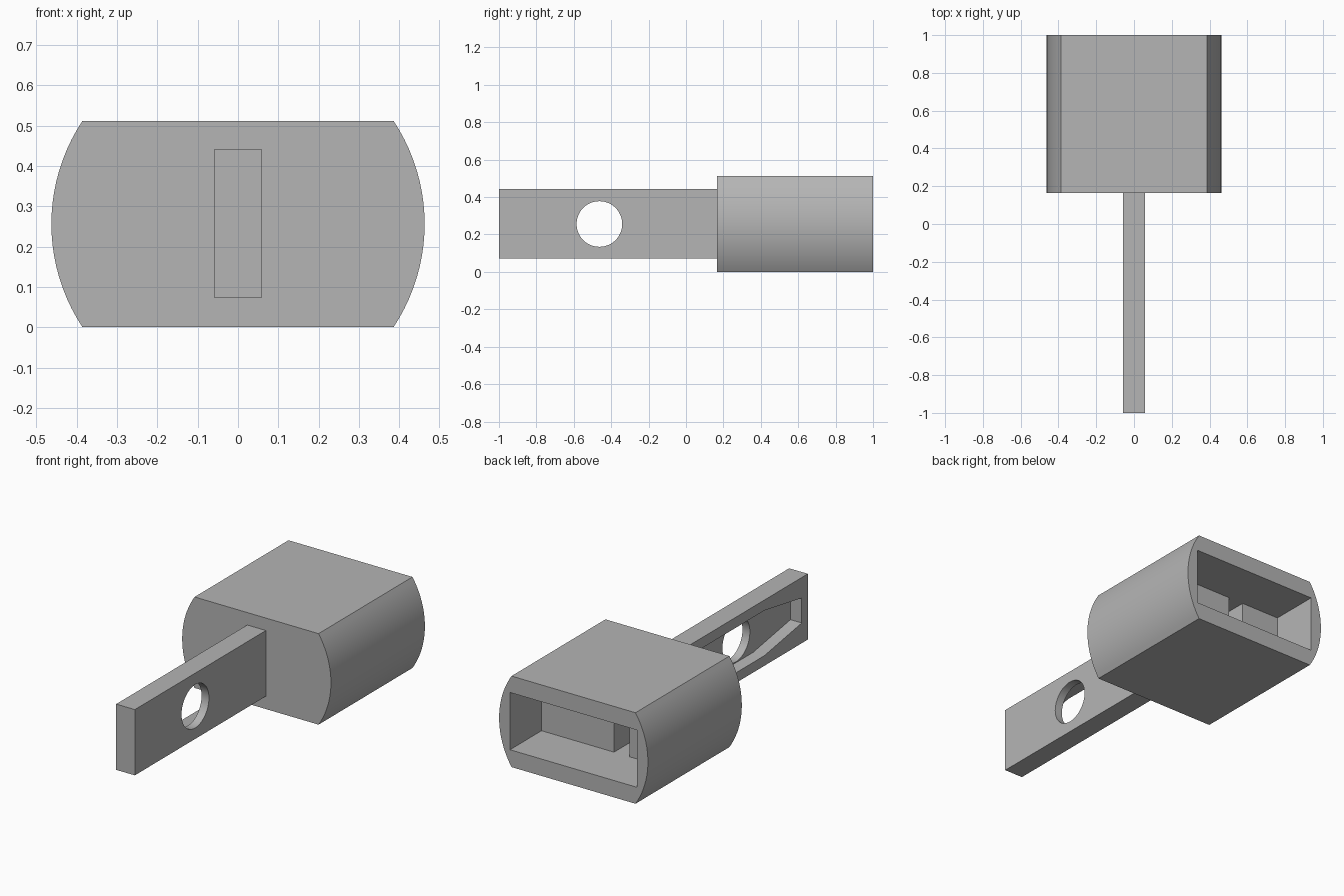
import bpy
import bmesh
import math
from mathutils import Vector

if "Cube" in bpy.data.objects:
    bpy.data.objects.remove(bpy.data.objects["Cube"], do_unlink=True)

grey = bpy.data.materials.new("plain grey")
grey.use_nodes = True
colour = (0.46, 0.46, 0.46, 1)
grey.diffuse_color = colour
grey.node_tree.nodes["Principled BSDF"].inputs["Base Color"].default_value = colour

MID_Z = 0.256


def prism(name, points, axis, start, end):
    """Extrude a 2D profile along axis: (x, z) along y, or (y, z) along x."""
    bm = bmesh.new()
    if axis == "y":
        verts = [bm.verts.new((a, start, b)) for a, b in points]
        move = Vector((0, end - start, 0))
    else:
        verts = [bm.verts.new((start, a, b)) for a, b in points]
        move = Vector((end - start, 0, 0))
    face = bm.faces.new(verts)
    extruded = bmesh.ops.extrude_face_region(bm, geom=[face], use_keep_orig=True)
    moved = [g for g in extruded["geom"] if isinstance(g, bmesh.types.BMVert)]
    bmesh.ops.translate(bm, verts=moved, vec=move)
    bmesh.ops.recalc_face_normals(bm, faces=bm.faces)
    mesh = bpy.data.meshes.new(name)
    bm.to_mesh(mesh)
    bm.free()
    obj = bpy.data.objects.new(name, mesh)
    bpy.context.collection.objects.link(obj)
    mesh.materials.append(grey)
    return obj


def rect(a0, a1, b0, b1):
    return [(a0, b0), (a1, b0), (a1, b1), (a0, b1)]


def arc(radius, start, end, steps, cx=0):
    angles = [start + (end - start) * i / steps for i in range(steps + 1)]
    return [(cx + radius * math.cos(t), MID_Z + radius * math.sin(t)) for t in angles]


def cut(target, cutters):
    bpy.context.view_layer.objects.active = target
    for cutter in cutters:
        mod = target.modifiers.new("cut", "BOOLEAN")
        mod.operation = "DIFFERENCE"
        mod.solver = "EXACT"
        mod.object = cutter
        bpy.ops.object.modifier_apply(modifier=mod.name)
        bpy.data.objects.remove(cutter, do_unlink=True)


def smooth(obj):
    bpy.ops.object.select_all(action="DESELECT")
    obj.select_set(True)
    bpy.context.view_layer.objects.active = obj
    bpy.ops.object.shade_smooth_by_angle(angle=math.radians(25))


# Housing: a round bar with flat top and bottom
radius = 0.463
half = math.asin(MID_Z / radius)
outline = arc(radius, -half, half, 20) + arc(radius, math.pi - half, math.pi + half, 20)
housing = prism("housing", outline, "y", 0.165, 1)

# Rear opening, with a deeper narrow slot beside the centre
cut(housing, [
    prism("opening_cutter", rect(-0.395, 0.395, 0.095, 0.417), "y", 0.72, 1.1),
    prism("slot_cutter", rect(-0.153, -0.056, 0.095, 0.417), "y", 0.4, 0.8),
])
smooth(housing)

# Flat blade reaching forward
blade = prism("blade", rect(-1, 0.165, 0.072, 0.442), "x", -0.058, 0.058)

# Tapered recess in one side of the blade, and a hole through it
upper = [(-0.946, 0.07), (-0.615, 0.127), (0.15, 0.127)]
recess = [(y, MID_Z + h) for y, h in upper] + [(y, MID_Z - h) for y, h in reversed(upper)]
hole = arc(0.122, 0, 2 * math.pi, 48, cx=-0.463)[:-1]
cut(blade, [
    prism("recess_cutter", recess, "x", -0.1, 0.012),
    prism("hole_cutter", hole, "x", -0.2, 0.2),
])
smooth(blade)
